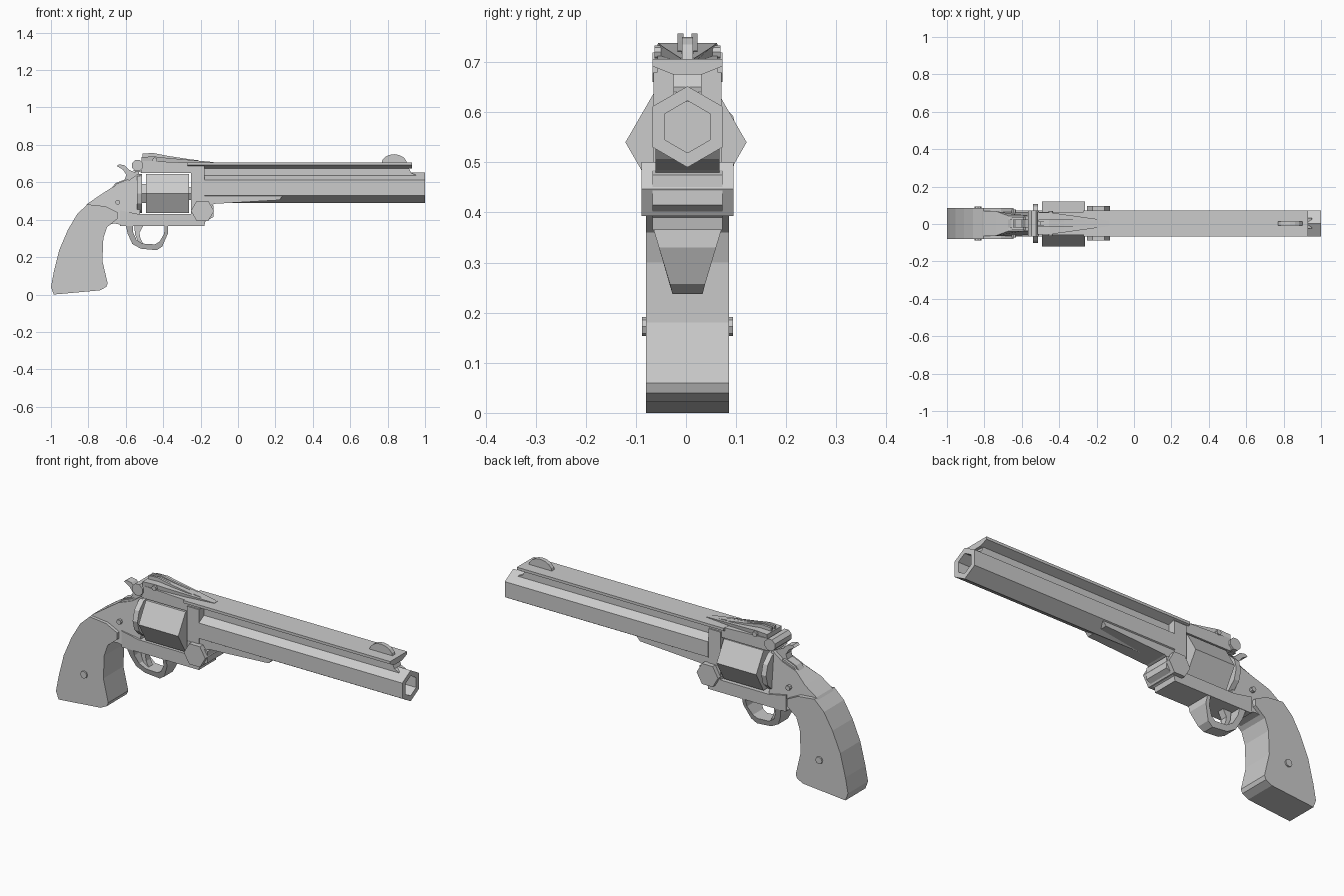
import bpy, bmesh, math

CY = 0.003   # sideways centre of the frame
steel = bpy.data.materials.new("plain_grey")
steel.diffuse_color = (0.6, 0.6, 0.6, 1)


def loft(name, rings):
    """Skin a row of closed rings of 3D points and cap both ends."""
    bm = bmesh.new()
    rows = [[bm.verts.new(p) for p in ring] for ring in rings]
    n = len(rows[0])
    for p, q in zip(rows, rows[1:]):
        for i in range(n):
            j = (i + 1) % n
            bm.faces.new((p[i], p[j], q[j], q[i]))
    bm.faces.new(rows[0][::-1])
    bm.faces.new(rows[-1])
    bmesh.ops.recalc_face_normals(bm, faces=bm.faces[:])
    me = bpy.data.meshes.new(name)
    bm.to_mesh(me)
    bm.free()
    me.materials.append(steel)
    ob = bpy.data.objects.new(name, me)
    bpy.context.collection.objects.link(ob)
    return ob


def prism(name, pts, half):
    """Side profile in x,z extruded across y; half may be a function of x,z."""
    w = half if callable(half) else (lambda x, z: half)
    return loft(name, [[(x, CY + s * w(x, z), z) for x, z in pts] for s in (-1, 1)])


def section(name, pts, x0, x1):
    """Cross-section in y,z extruded along x."""
    return loft(name, [[(x, CY + y, z) for y, z in pts] for x in (x0, x1)])


def ngon(u, v, r, n=6, turn=0.0):
    return [(u + r * math.cos(turn + i * math.tau / n),
             v + r * math.sin(turn + i * math.tau / n)) for i in range(n)]


# Barrel: hexagon with a point on top and a hexagonal bore
loft("barrel", [[(x, y, z) for y, z in ngon(CY, 0.571, r, 6, math.pi / 2)]
                for x, r in ((-0.18, 0.081), (1.0, 0.081), (1.0, 0.052), (0.85, 0.052))])

# Sighting rib: stem and wide top plate
prism("rib_stem", [(-0.2, 0.62), (0.96, 0.62), (0.95, 0.64), (0.925, 0.65), (0.91, 0.685), (-0.2, 0.685)], 0.028)
section("rib_plate", [(-0.028, 0.675), (0.028, 0.675), (0.07, 0.692), (0.07, 0.706),
                      (-0.07, 0.706), (-0.07, 0.692)], -0.27, 0.93)
prism("front_sight", [(0.835 + 0.068 * math.cos(a), 0.70 + 0.05 * math.sin(a))
                      for a in [i * math.pi / 8 for i in range(9)]], 0.011)

# Shroud under the barrel
prism("under_barrel_shroud", [(-0.19, 0.55), (0.235, 0.55), (0.245, 0.533), (0.22, 0.505),
                              (-0.125, 0.485), (-0.19, 0.46)], 0.064)


# Frame: rear body, lower bar, front post, top strap
def rear_half(x, z):
    return 0.04 if z > 0.57 and x > -0.68 else 0.066


prism("rear_frame", [(-0.525, 0.37), (-0.61, 0.37), (-0.66, 0.38), (-0.75, 0.36), (-0.84, 0.44),
                     (-0.805, 0.485), (-0.74, 0.53), (-0.67, 0.575), (-0.59, 0.605),
                     (-0.535, 0.645), (-0.525, 0.645)], rear_half)
prism("lower_frame", [(-0.63, 0.365), (-0.18, 0.365), (-0.175, 0.39), (-0.13, 0.415), (-0.13, 0.475),
                      (-0.18, 0.50), (-0.25, 0.50), (-0.25, 0.43), (-0.53, 0.43), (-0.63, 0.45)], 0.07)
prism("front_post", [(-0.25, 0.43), (-0.18, 0.43), (-0.18, 0.68), (-0.25, 0.68)], 0.068)
prism("top_strap", [(-0.52, 0.65), (-0.18, 0.65), (-0.18, 0.695), (-0.27, 0.705), (-0.51, 0.715)], 0.06)

# Recoil shield behind the cylinder
section("recoil_shield", ngon(0, 0.54, 0.105, 12), -0.54, -0.512)
section("ratchet_hub", ngon(0, 0.54, 0.06, 6), -0.52, -0.48)

# Cylinder: hexagonal drum, and its axle
section("cylinder", ngon(-CY, 0.54, 0.121), -0.492, -0.262)
section("cylinder_axle", ngon(0, 0.54, 0.04), -0.27, -0.24)


# Tapered latch on the strap with a notched rear sight
def latch_half(x, z):
    return 0.014 + 0.046 * min(1, max(0, (-0.13 - x) / 0.33))


prism("barrel_latch", [(-0.515, 0.70), (-0.515, 0.735), (-0.45, 0.738), (-0.375, 0.73),
                       (-0.13, 0.708), (-0.13, 0.70)], latch_half)
for s, n in ((-1, "left"), (1, "right")):
    ob = prism("rear_sight_" + n, [(-0.51, 0.72), (-0.51, 0.753), (-0.455, 0.757),
                                   (-0.375, 0.741), (-0.25, 0.722)], 0.006)
    ob.location.y = s * 0.014
prism("rear_sight_base", [(-0.50, 0.72), (-0.50, 0.745), (-0.455, 0.75),
                          (-0.375, 0.738), (-0.2, 0.716)], 0.012)
prism("latch_crossbar", ngon(-0.537, 0.69, 0.032, 8, math.pi / 8), 0.07)
prism("latch_arm", [(-0.56, 0.66), (-0.50, 0.65), (-0.50, 0.71), (-0.54, 0.71)], 0.045)

# Hammer with spur
prism("hammer", [(-0.68, 0.565), (-0.655, 0.595), (-0.605, 0.615), (-0.597, 0.64), (-0.615, 0.667),
                 (-0.648, 0.687), (-0.635, 0.696), (-0.605, 0.69), (-0.58, 0.665),
                 (-0.555, 0.655), (-0.53, 0.66), (-0.53, 0.6)], 0.022)
prism("hammer_shoulder", [(-0.675, 0.56), (-0.65, 0.592), (-0.59, 0.616), (-0.56, 0.60)], 0.034)

# Grip
prism("grip", [(-1.0, 0.04), (-0.985, 0.0), (-0.74, 0.022), (-0.705, 0.04), (-0.697, 0.06),
               (-0.725, 0.18), (-0.72, 0.30), (-0.70, 0.36), (-0.645, 0.405), (-0.645, 0.44),
               (-0.71, 0.472), (-0.805, 0.482), (-0.86, 0.43), (-0.91, 0.345),
               (-0.955, 0.24), (-0.985, 0.12)], 0.083)


# Trigger guard: loop that narrows toward the bottom
def guard_half(x, z):
    return 0.03 + 0.30 * max(0, z - 0.24)


prism("trigger_guard", [(-0.60, 0.37), (-0.59, 0.325), (-0.565, 0.27), (-0.52, 0.245), (-0.435, 0.237),
                        (-0.405, 0.257), (-0.373, 0.33), (-0.375, 0.37), (-0.392, 0.37),
                        (-0.395, 0.325), (-0.42, 0.282), (-0.445, 0.268), (-0.51, 0.272),
                        (-0.543, 0.293), (-0.562, 0.335), (-0.562, 0.37)], guard_half)
prism("trigger", [(-0.555, 0.37), (-0.55, 0.32), (-0.535, 0.285), (-0.508, 0.272), (-0.522, 0.30),
                  (-0.527, 0.33), (-0.505, 0.37)], 0.018)

# Hinge bolt, screws and grip pin, through both sides
prism("hinge_bolt", ngon(-0.19, 0.447, 0.062), 0.092)
prism("grip_pin", ngon(-0.835, 0.172, 0.019, 8), 0.091)
prism("frame_screw", ngon(-0.643, 0.493, 0.013, 8), 0.074)
prism("latch_screw", ngon(-0.445, 0.72, 0.013, 8), 0.066)
